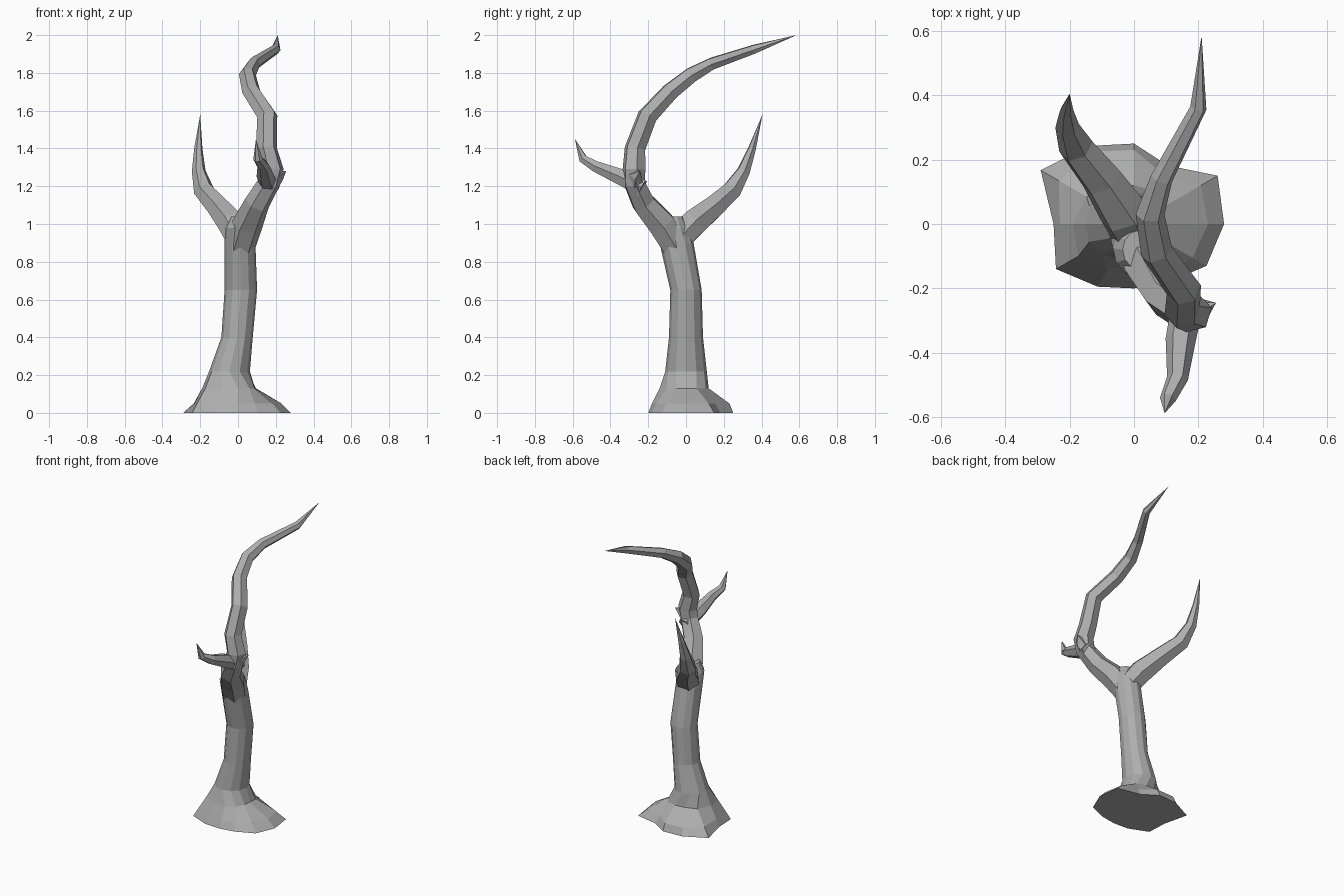
import bpy, bmesh, math
from mathutils import Vector

cube = bpy.data.objects.get("Cube")
if cube:
    bpy.data.objects.remove(cube)

bark = bpy.data.materials.new("grey bark")
bark.use_nodes = True
GREY = (0.42, 0.42, 0.42, 1)
bark.diffuse_color = GREY
bark.node_tree.nodes["Principled BSDF"].inputs["Base Color"].default_value = GREY


def loft(name, rings, tip=None):
    """Skin a list of point rings, closing the end with a cap or a tip."""
    bm = bmesh.new()
    rows = [[bm.verts.new(p) for p in ring] for ring in rings]
    n = len(rows[0])
    for low, high in zip(rows, rows[1:]):
        for i in range(n):
            j = (i + 1) % n
            bm.faces.new((low[i], low[j], high[j], high[i]))
    bm.faces.new(rows[0][::-1])
    if tip:
        end = bm.verts.new(tip)
        for i in range(n):
            bm.faces.new((rows[-1][i], rows[-1][(i + 1) % n], end))
    else:
        bm.faces.new(rows[-1])
    bmesh.ops.recalc_face_normals(bm, faces=bm.faces)
    mesh = bpy.data.meshes.new(name)
    bm.to_mesh(mesh)
    bm.free()
    mesh.materials.append(bark)
    obj = bpy.data.objects.new(name, mesh)
    bpy.context.collection.objects.link(obj)
    return obj


def branch(name, path, tip, sides=6):
    """Tapered tube along (x, y, z, radius) points, ending in a sharp tip."""
    pts = [Vector(p[:3]) for p in path] + [Vector(tip)]
    side = Vector((1, 0, 0))
    rings = []
    for i, p in enumerate(path):
        before = pts[i] - pts[i - 1] if i else pts[1] - pts[0]
        along = (before.normalized() + (pts[i + 1] - pts[i]).normalized()).normalized()
        side = (side - along * side.dot(along)).normalized()
        up = along.cross(side)
        rings.append([pts[i] + p[3] * (side * math.cos(a) + up * math.sin(a))
                      for a in (math.tau * k / sides for k in range(sides))])
    return loft(name, rings, tip)


# Trunk: root flare from uneven radii, then oval sections up to the fork
SIDES = 12
ANGLES = [math.tau * k / SIDES for k in range(SIDES)]
flare = [
    (0.0, (.28, .30, .21, .25, .28, .335, .25, .28, .225, .20, .21, .26)),
    (0.05, (.23, .24, .18, .23, .26, .27, .23, .25, .20, .18, .18, .21)),
    (0.13, (.09, .11, .12, .12, .13, .17, .19, .20, .16, .14, .12, .10)),
]
ovals = [  # centre x, centre y, z, half width, half depth
    (-.045, 0, .22, .108, .11),
    (-.005, 0, .40, .083, .09),
    (.015, 0, .65, .086, .083),
    (.01, -.05, .90, .082, .09),
    (.012, -.075, .98, .078, .09),
    (.015, -.08, 1.04, .05, .06),
]
rings = [[(r * math.cos(a), r * math.sin(a), z) for a, r in zip(ANGLES, radii)]
         for z, radii in flare]
rings += [[(x + w * math.cos(a), y + d * math.sin(a), z) for a in ANGLES]
          for x, y, z, w, d in ovals]
loft("trunk", rings)

# Tall limb: leans forward, rises, then sweeps over to the back
branch("tall_limb", [
    (.01, -.05, .87, .078),
    (.05, -.13, 1.0, .082),
    (.10, -.225, 1.11, .068),
    (.165, -.275, 1.22, .06),
    (.18, -.275, 1.29, .063),
    (.15, -.27, 1.40, .057),
    (.155, -.205, 1.57, .055),
    (.07, -.085, 1.70, .05),
    (.05, .03, 1.79, .045),
    (.085, .14, 1.85, .035),
    (.20, .36, 1.925, .026),
], (.21, .585, 2.0))

# Back limb: curves out to the back and the right, then points up
branch("back_limb", [
    (.01, -.04, .92, .075),
    (-.03, .035, 1.0, .08),
    (-.10, .14, 1.085, .066),
    (-.18, .24, 1.175, .056),
    (-.208, .305, 1.28, .037),
    (-.21, .35, 1.40, .022),
], (-.2, .405, 1.58))

# Short broken twig at the front with an upturned end
branch("front_twig", [
    (.17, -.23, 1.19, .05),
    (.145, -.36, 1.255, .047),
    (.135, -.48, 1.305, .033),
    (.105, -.545, 1.345, .025),
], (.095, -.588, 1.45))

# Small spur beside the bend of the tall limb
branch("side_spur", [(.18, -.27, 1.22, .045), (.215, -.265, 1.26, .035)],
       (.255, -.245, 1.28), sides=5)
